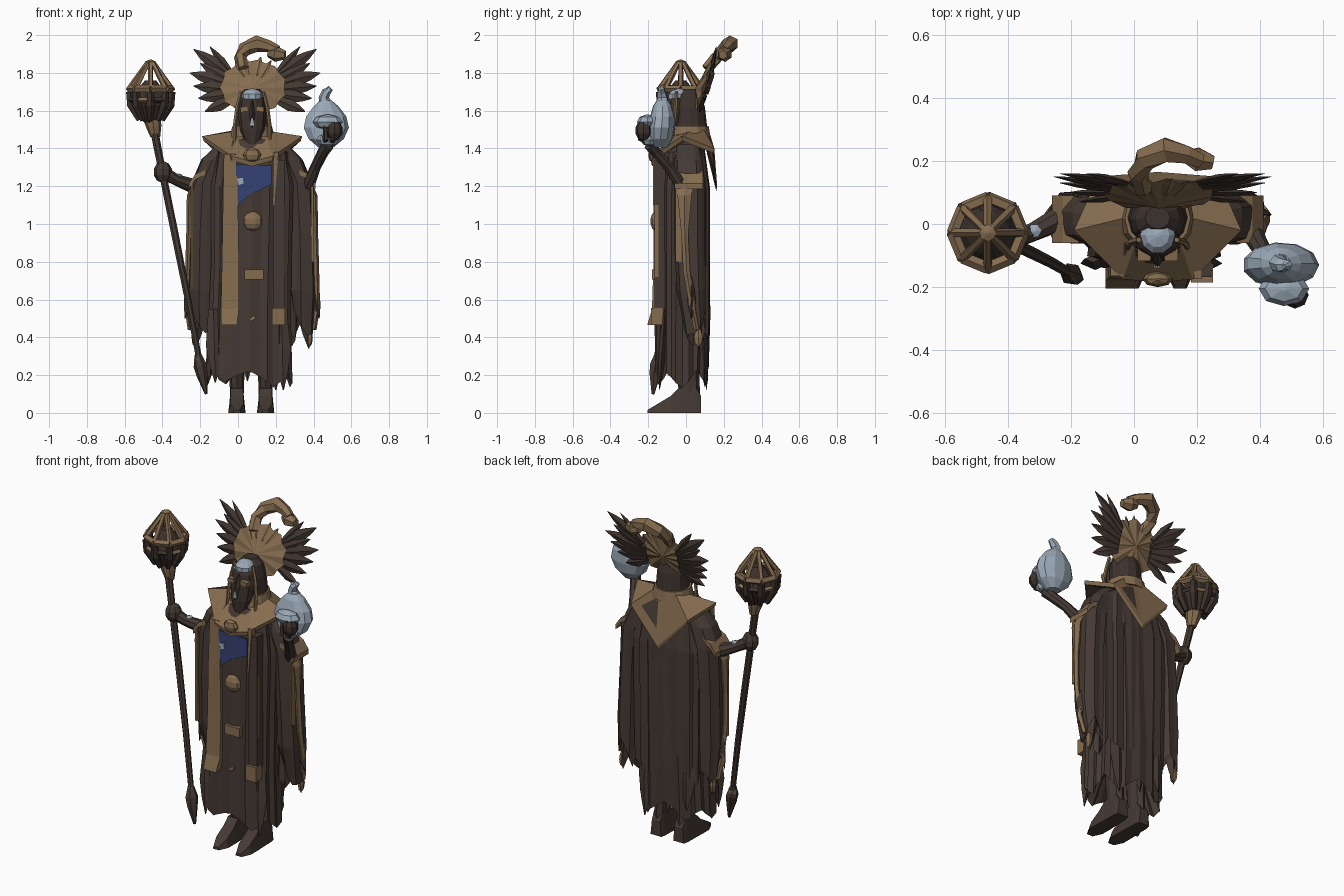
import bpy, bmesh, math, random
from mathutils import Vector
random.seed(4)

def material(name, r, g, b):
    m = bpy.data.materials.new(name)
    m.diffuse_color = (r, g, b, 1)
    return m

BROWN = material("robe brown", .060, .042, .034)
DARK = material("dark brown", .046, .032, .026)
TAN = material("tan cloth", .235, .150, .078)
BLUE = material("deep blue", .035, .052, .17)
STEEL = material("pale steel", .33, .40, .48)
CX = .075          # figure's own centre line

def mesh(name, verts, faces, *mats):
    me = bpy.data.meshes.new(name)
    me.from_pydata([tuple(v) for v in verts], [], faces)
    bm = bmesh.new()
    bm.from_mesh(me)
    bmesh.ops.recalc_face_normals(bm, faces=bm.faces)
    bm.to_mesh(me)
    bm.free()
    for m in mats:
        me.materials.append(m)
    ob = bpy.data.objects.new(name, me)
    bpy.context.collection.objects.link(ob)
    return ob

def skin(name, rings, *mats):
    """Join equal rings of points and close both ends."""
    n = len(rings[0])
    faces = [(i*n+j, i*n+(j+1) % n, (i+1)*n+(j+1) % n, (i+1)*n+j)
             for i in range(len(rings)-1) for j in range(n)]
    faces += [tuple(range(n)), tuple(range((len(rings)-1)*n, len(rings)*n))]
    return mesh(name, [v for r in rings for v in r], faces, *mats)

def loft(name, rows, n, mat, power=1, pleat=0, rag=0):
    """Stack of rounded sections (z, cx, cy, rx, ry), optionally pleated with a ragged hem."""
    fold = [1 + random.uniform(-1, 1)*pleat*.5 + (pleat if j % 2 else -pleat) for j in range(n)]
    peak = [random.uniform(.3, 1)*rag*(1 if k % 2 else -1) for k in range(n//3+1)]
    hem = [peak[j//3] + (peak[(j//3+1) % (n//3)] - peak[j//3])*(j % 3)/3 for j in range(n)]
    rings = []
    for k, (z, cx, cy, rx, ry) in enumerate(rows):
        ring = []
        for j in range(n):
            a = 2*math.pi*j/n
            c, s = math.cos(a), math.sin(a)
            f = 1 + (fold[j]-1)*min(1, k/2)
            last = hem[j] if rag and k >= len(rows)-2 else 0
            ring.append((cx + rx*f*math.copysign(abs(c)**power, c),
                         cy + ry*f*math.copysign(abs(s)**power, s), z + last))
        rings.append(ring)
    return skin(name, rings, mat)

def tube(name, path, radii, n, mat):
    pts = [Vector(p) for p in path]
    rings = []
    for i, p in enumerate(pts):
        d = (pts[min(i+1, len(pts)-1)] - pts[max(i-1, 0)]).normalized()
        u = d.cross(Vector((.13, 1, .07))).normalized()
        v = d.cross(u)
        rings.append([p + radii[i]*(u*math.cos(2*math.pi*j/n) + v*math.sin(2*math.pi*j/n))
                      for j in range(n)])
    return skin(name, rings, mat)

def ball(name, c, r, mat, seg=10, rings=6):
    rows = [(c[2]+r[2]*math.cos(t), c[0], c[1], r[0]*math.sin(t), r[1]*math.sin(t))
            for t in [.12 + (math.pi-.24)*i/rings for i in range(rings+1)]]
    return loft(name, rows, seg, mat)

def plate(name, pts, y, t, mat):
    """Outline in x, z pushed back from y by t."""
    return skin(name, [[(x, y, z) for x, z in pts], [(x, y+t, z) for x, z in pts]], mat)

def spike(name, base, tip, w, t, mat):
    """Flat leaf shape, widest past its middle."""
    b, e = Vector(base), Vector(tip)
    d = (e-b).normalized()
    s = d.cross(Vector((0, 1, 0))).normalized()
    f = d.cross(s)
    rings = []
    for k, q in ((0, .6), (.5, 1), (.78, .6), (1, .06)):
        p = b + (e-b)*k
        rings.append([p+s*w*q, p+f*t*q, p-s*w*q, p-f*t*q])
    return skin(name, rings, mat)

def box(name, x0, x1, z0, z1, y, t, mat):
    return plate(name, [(x0, z0), (x1, z0), (x1, z1), (x0, z1)], y, t, mat)

# Robe and back cape
loft("robe", [(1.45, CX, 0, .10, .10), (1.38, CX, -.02, .19, .115), (1.2, CX, -.018, .215, .14),
              (.8, .07, -.018, .21, .142), (.5, .062, -.018, .215, .143), (.19, .06, -.02, .225, .137),
              (.36, .06, -.02, .16, .09)], 36, BROWN, .8, .035, .06)
loft("back_cape", [(1.43, CX, .03, .12, .065), (1.38, CX, .03, .20, .07), (1.18, CX, .045, .23, .08),
                   (.7, CX, .043, .225, .08), (.42, CX, .04, .22, .08), (.54, CX, .04, .17, .05)],
     30, BROWN, .7, .05, .07)
for x, z in ((-.13, .16), (.23, .12), (.02, .2), (.15, .2)):
    spike("hem_tatter", (x, -.11, .55), (x+.01, -.14, z), .045, .02, BROWN)
for x, z in ((-.08, .22), (.05, .17), (.2, .12)):
    spike("hem_tatter_back", (x, .08, .6), (x, .11, z), .05, .02, BROWN)

# Sleeves, their tan borders and feet
for s in (-1, 1):
    X = lambda d: CX + s*d
    loft("sleeve", [(1.42, X(.13), .01, .06, .06), (1.34, X(.2), .015, .07, .075),
                    (1.22, X(.25), .02, .07, .08), (.95, X(.265), .02, .065, .08),
                    (.65, X(.27), .03, .07, .075), (.46, X(.27), .05, .055, .055),
                    (.6, X(.26), .04, .03, .04)], 15, BROWN, .8, .05, .09)
    outer = [(1.245, .295, -.05, .035), (1.15, .335, -.045, .03), (.95, .338, -.025, .012),
             (.75, .344, -.015, .022), (.55, .346, .02, .05), (.44, .33, .04, .07)]
    skin("sleeve_border", [[(X(d), a, z), (X(d+.011), (a+b)/2, z), (X(d), b, z), (X(d-.04), (a+b)/2, z)]
                           for z, d, a, b in outer], TAN)
    skin("cuff", [[(X(d), -.06, z), (X(d), .09, z), (X(d), .09, z-.03), (X(d), -.06, z-.03)]
                  for d, z in ((.25, 1.29), (.30, 1.265), (.335, 1.215))], TAN)
    ball("sleeve_patch", (X(.305), .065, .40), (.016, .026, .05), TAN, 6, 4)
    box("sleeve_front_trim", X(.318)-.006, X(.318)+.006, .8 if s > 0 else .66, 1.21, -.055, .03, TAN)
    spike("sleeve_tatter", (X(.28), .03, .8), (X(.355), .03, .5), .04, .03, BROWN)
    spike("sleeve_tatter", (X(.26), .05, .7), (X(.30), .07, .34), .04, .03, BROWN)
    f = .07 + s*.076
    skin("shoe", [[(f-w, y, 0), (f+w, y, 0), (f+w*.75, y, h), (f-w*.75, y, h)] for y, w, h in
                  ((-.205, .02, .015), (-.15, .046, .048), (-.08, .046, .09), (-.04, .044, .13),
                   (.05, .042, .14), (.08, .036, .09))], BROWN)
    loft("leg", [(.4, f, .01, .045, .07), (.2, f, .01, .04, .06), (.09, f, .02, .036, .055)], 8, BROWN)

# Collar: neck ring, wide shoulder points, deep point behind, dark lining
N = [(0, -.085, 1.45), (.07, -.06, 1.47), (.10, .02, 1.49), (.075, .095, 1.5), (0, .12, 1.5)]
O = [(0, -.185, 1.33), (.11, -.175, 1.36), (.265, -.02, 1.465), (.19, .15, 1.40), (0, .165, 1.20)]
inner = N + [(-x, y, z) for x, y, z in N[3:0:-1]]
outer = O + [(-x, y, z) for x, y, z in O[3:0:-1]]
at = lambda ring, dz, k=1: [(CX+x*k, y*k, z+dz) for x, y, z in ring]
rings = [at(inner, 0), at(outer, 0), at(outer, -.025, .97), at(inner, -.04, .95)]
n = len(inner)
collar = mesh("collar", [v for r in rings for v in r],
              [(i*n+j, i*n+(j+1) % n, (i+1) % 4*n+(j+1) % n, (i+1) % 4*n+j) for i in range(4) for j in range(n)],
              TAN, BROWN)
for p in collar.data.polygons:
    p.material_index = int(n*2 <= p.index < n*3)
ball("collar_clasp", (CX, -.175, 1.365), (.048, .025, .04), TAN, 8, 4)
loft("neck_band", [(1.52, CX, .018, .104, .104), (1.46, CX, .018, .12, .115)], 14, TAN)

# Front cloth strips and ornaments
skin("stole", [[(a, y, z), (b, y, z), (b, y+.05, z), (a, y+.05, z)] for z, a, b, y in
               ((1.37, -.075, -.01, -.165), (1.1, -.08, 0, -.172), (.8, -.085, .005, -.172), (.55, -.09, .005, -.18),
                (.465, -.09, -.005, -.205))], TAN)
box("dark_stole", .185, .245, .5, 1.34, -.168, .06, BROWN)
box("dark_stole_end", .18, .25, .465, .555, -.185, .06, TAN)
box("dark_stole_side_trim", .243, .25, .72, 1.1, -.165, .02, TAN)
plate("stole_edge", [(.183, 1.1), (.192, 1.1), (.215, 1.38), (.19, 1.38)], -.174, .04, TAN)
plate("chest_panel", [(-.012, 1.315), (.18, 1.31), (.178, 1.21), (.12, 1.18), (.07, 1.16), (.0, 1.10), (-.01, 1.11)], -.168, .008, BLUE)
plate("chest_glint", [(-.005, 1.24), (.025, 1.245), (.03, 1.215), (0, 1.205)], -.172, .005, STEEL)
ball("medallion", (CX+.003, -.16, 1.015), (.052, .03, .052), TAN, 10, 5)
box("belt_buckle", .035, .135, .705, .76, -.18, .04, TAN)
plate("small_charm", [(.05, .48), (.09, .495), (.095, .515), (.07, .51)], -.176, .03, TAN)

# Hooded head and mask
loft("hood", [(1.715, CX, .02, .04, .035), (1.685, CX, .015, .07, .065), (1.62, CX, .015, .088, .085),
              (1.53, CX, .02, .093, .09), (1.42, CX, .02, .11, .11)], 12, DARK)
loft("face", [(1.69, CX, -.03, .045, .04), (1.65, CX, -.045, .066, .055), (1.58, CX, -.055, .075, .06),
              (1.50, CX, -.07, .065, .05), (1.42, CX, -.085, .035, .03)], 10, DARK)
spike("nose", (CX, -.09, 1.65), (CX, -.135, 1.51), .016, .022, DARK)
ball("forehead_dome", (CX, -.035, 1.675), (.058, .062, .043), STEEL, 10, 5)
plate("nose_glint", [(CX-.014, 1.52), (CX+.014, 1.52), (CX+.006, 1.56), (CX-.006, 1.56)], -.139, .008, STEEL)
for s in (-1, 1):
    tube("hood_trim", [(CX+s*.06, -.05, 1.70), (CX+s*.08, -.055, 1.62), (CX+s*.092, -.065, 1.53), (CX+s*.094, -.075, 1.43)],
         [.009, .010, .010, .009], 5, TAN)
    plate("eye", [(CX+s*x, z) for x, z in ((.02, 1.598), (.06, 1.59), (.064, 1.618), (.022, 1.626))], -.118, .04, TAN)

# Pleated crest, leaning back, with feathers and hooked horn
lean = lambda z: .05 + .33*(z-1.6)
count = 22
rim = []
for j in range(count):
    a = 2*math.pi*j/count
    r = .178 if j % 2 else .165
    z = 1.725 + r*.82*math.sin(a)
    rim.append((.08+r*math.cos(a), lean(z)+(.006 if j % 2 else -.006), z))
mesh("crest", rim + [(.08, .05, 1.72), (.08, .115, 1.72)],
     [(j, (j+1) % count, count+k) for j in range(count) for k in (0, 1)], TAN)
for x, z in ((-.015, 1.865), (.04, 1.88), (.12, 1.885), (.175, 1.865)):
    spike("crest_petal", (.08, .07, 1.7), (x, lean(z), z), .036, .015, TAN)
feathers = ((.325, 1.925, .16, .036), (.24, 1.94, .16, .022), (.345, 1.80, .15, .038), (.325, 1.73, .13, .036),
            (.30, 1.665, .10, .034), (.265, 1.595, .07, .032), (.29, 1.85, .15, .034))
for s in (-1, 1):
    for d, z, y, w in feathers:
        zb = 1.70+(z-1.7)*.35
        spike("feather", (.085+s*.11, lean(zb)+.02, zb), (.09+s*d, y, z), w, .012, BROWN)
tube("crest_horn", [(.03, .11, 1.82), (.012, .16, 1.88), (.035, .205, 1.925), (.1, .235, 1.955), (.165, .22, 1.94), (.21, .2, 1.92)],
     [.03, .034, .038, .044, .032, .026], 6, TAN)
tube("horn_tip", [(.16, .215, 1.905), (.2, .205, 1.90), (.25, .195, 1.895)], [.022, .042, .024], 6, TAN)

# Arms and hands
tube("staff_arm", [(-.17, .03, 1.19), (-.25, .01, 1.205), (-.33, -.03, 1.235), (-.40, -.05, 1.275)], [.05, .038, .03, .036], 8, BROWN)
ball("staff_hand", (-.398, -.05, 1.275), (.05, .045, .058), BROWN, 8, 5)
ball("wrist_guard", (-.315, -.022, 1.253), (.025, .026, .014), STEEL, 6, 3)
tube("jug_arm", [(.33, .04, 1.16), (.375, -.03, 1.21), (.41, -.09, 1.3), (.45, -.16, 1.38), (.475, -.19, 1.42)],
     [.05, .034, .028, .03, .035], 8, BROWN)
ball("jug_hand", (.51, -.225, 1.495), (.045, .045, .055), DARK, 8, 5)
for i in range(2):
    tube("finger", [(.46+i*.03, -.18, 1.42), (.465+i*.035, -.24, 1.45), (.46+i*.05, -.235, 1.53)], [.015, .017, .009], 5, DARK)

# Staff with caged head
tube("staff", [(-.445, -.035, 1.5), (-.40, -.055, 1.27), (-.335, -.085, .95), (-.265, -.12, .6), (-.205, -.155, .28)],
     [.022, .02, .02, .018, .016], 7, BROWN)
tube("staff_ferrule", [(-.212, -.15, .31), (-.2, -.158, .25), (-.19, -.165, .2), (-.168, -.175, .1)], [.018, .036, .03, .008], 6, BROWN)
ball("ferrule_band", (-.207, -.153, .275), (.03, .03, .025), TAN, 6, 3)
HX, HY = -.463, -.028
loft("staff_neck", [(1.55, HX+.01, HY, .046, .046), (1.52, HX+.015, HY, .042, .042), (1.46, HX+.025, HY, .026, .026)], 8, TAN)
loft("staff_cup", [(1.76, HX, HY, .03, .03), (1.71, HX, HY, .07, .07), (1.66, HX, HY, .092, .092), (1.63, HX, HY, .09, .09),
                   (1.56, HX, HY, .055, .055), (1.53, HX+.01, HY, .035, .035)], 10, DARK, 1, .05)
def around(r, a, z):
    return (HX+r*math.cos(a), HY+r*math.sin(a), z)
for j in range(8):
    a, b = 2*math.pi*j/8, 2*math.pi*(j+1)/8
    tube("cage_rim", [around(.111, a, 1.715), around(.111, b, 1.715)], [.02, .02], 5, TAN)
    tube("cage_strut", [around(.11, a, 1.72), around(.015, a, 1.855)], [.015, .013], 5, TAN)
    tube("cup_claw", [around(.112, a, 1.70), around(.103, a, 1.63), around(.06, a, 1.55)], [.02, .024, .015], 5, DARK)
    tube("cage_lower_rim", [around(.109, a, 1.655), around(.109, b, 1.655)], [.014, .014], 4, TAN if j % 2 else DARK)
ball("cage_top", (HX, HY, 1.853), (.03, .03, .018), TAN, 8, 3)

# Jug with curled neck
loft("jug", [(1.655, .465, -.125, .03, .03), (1.625, .465, -.125, .065, .05), (1.57, .465, -.125, .108, .065),
             (1.51, .465, -.13, .122, .072), (1.45, .465, -.135, .095, .065), (1.405, .465, -.14, .04, .04)], 11, STEEL)
tube("jug_neck", [(.465, -.125, 1.63), (.455, -.125, 1.67), (.468, -.13, 1.70), (.485, -.13, 1.715), (.475, -.135, 1.725)],
     [.036, .028, .024, .018, .008], 6, STEEL)
ball("jug_lip", (.475, -.205, 1.54), (.08, .055, .04), STEEL, 8, 4)
ball("jug_foot", (.475, -.19, 1.445), (.06, .05, .035), STEEL, 8, 4)
